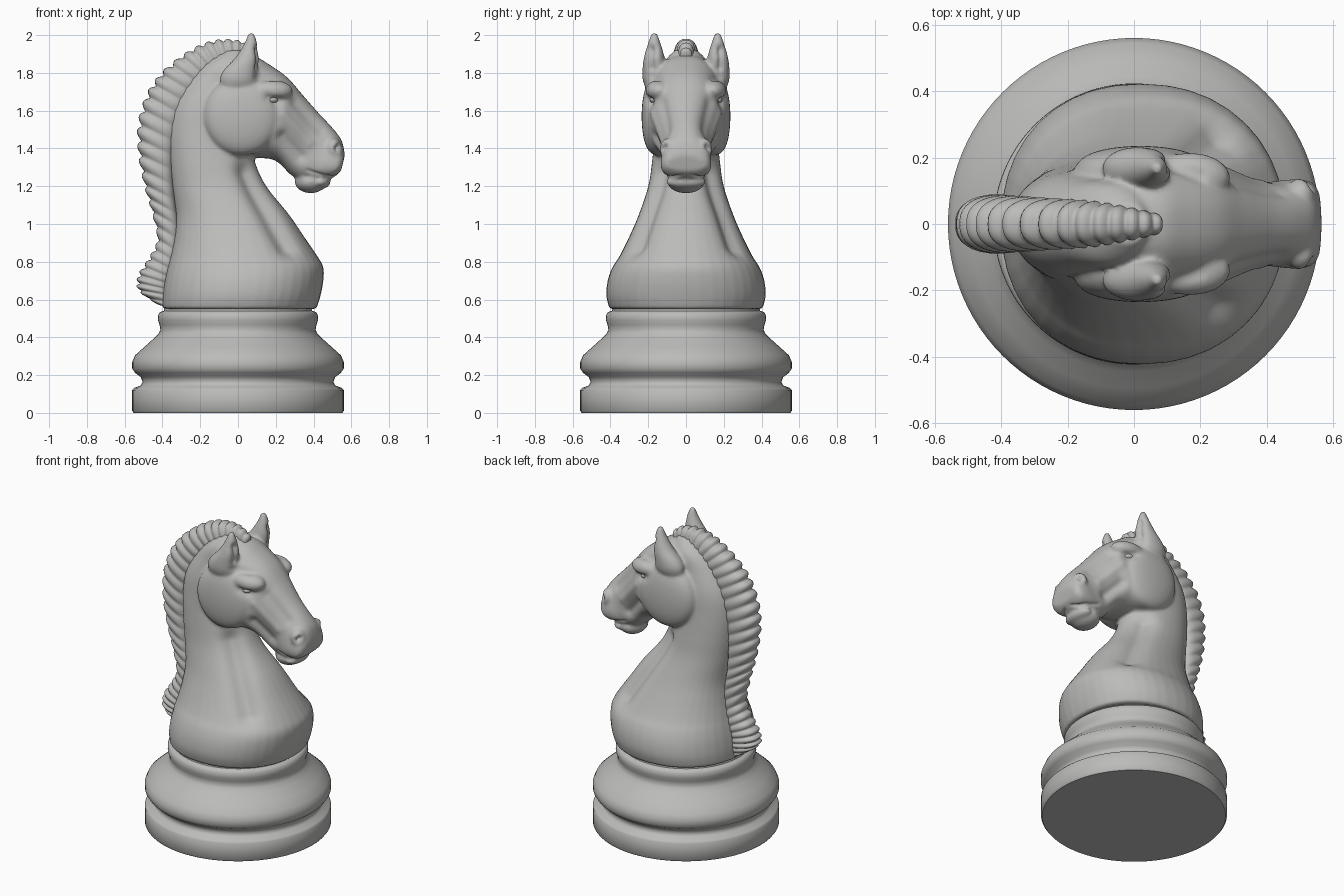
import bpy, bmesh, math
from mathutils import Vector

stone = bpy.data.materials.new("grey_stone")
stone.diffuse_color = (0.5, 0.5, 0.49, 1)


def catmull(a, b, c, d, t):
    return [0.5 * (2 * q + (r - p) * t + (2 * p - 5 * q + 4 * r - s) * t * t
                   + (3 * q - p - 3 * r + s) * t ** 3) for p, q, r, s in zip(a, b, c, d)]


def loft(bm, secs, k=6, n=40, power=1.0, taper=0.0, ripple=0.0, y=0.0):
    """Skin oval sections (x0, z0, x1, z1, half_width) smoothly along a path."""
    rings, m = [], len(secs)
    for i in range((m - 1) * k + 1):
        s, t = divmod(i, k)
        t /= k
        q = [secs[min(max(s + o, 0), m - 1)] for o in (-1, 0, 1, 2)]
        x0, z0, x1, z1, w = catmull(*q, t)
        bump = 1 - ripple * (1 - abs(math.sin(2 * math.pi * t)))
        ring = []
        for j in range(n):
            a = 2 * math.pi * j / n
            c, sn = (math.copysign(abs(v) ** power, v) for v in (math.cos(a), math.sin(a)))
            h = (1 + c) / 2 * bump
            ring.append(bm.verts.new((x0 + (x1 - x0) * h, y + w * sn * bump * (1 - taper * c),
                                      z0 + (z1 - z0) * h)))
        rings.append(ring)
    for r0, r1 in zip(rings, rings[1:]):
        for j in range(n):
            bm.faces.new((r0[j], r0[(j + 1) % n], r1[(j + 1) % n], r1[j]))
    bm.faces.new(rings[0])
    bm.faces.new(rings[-1])


def blob(bm, centre, radii, full=1.0):
    """Ellipsoid, mirrored in y when off centre; full < 1 flattens its sides."""
    for side in ((1, -1) if centre[1] else (1,)):
        made = bmesh.ops.create_uvsphere(bm, u_segments=48, v_segments=32, radius=1)
        for v in made["verts"]:
            x, y, z = v.co
            y = math.copysign(abs(y) ** full, y)
            v.co = (centre[0] + x * radii[0], side * centre[1] + y * radii[1],
                    centre[2] + z * radii[2])


def finish(name, bm, angle=180):
    bmesh.ops.recalc_face_normals(bm, faces=bm.faces[:])
    me = bpy.data.meshes.new(name)
    bm.to_mesh(me)
    bm.free()
    me.materials.append(stone)
    ob = bpy.data.objects.new(name, me)
    bpy.context.collection.objects.link(ob)
    bpy.ops.object.select_all(action='DESELECT')
    ob.select_set(True)
    bpy.context.view_layer.objects.active = ob
    bpy.ops.object.shade_smooth_by_angle(angle=math.radians(angle))
    return ob


# Turned base
profile = [(.552, 0), (.56, .01), (.56, .12), (.55, .132), (.515, .145), (.505, .165),
           (.515, .19), (.545, .212), (.56, .235), (.56, .27), (.545, .305), (.495, .35),
           (.445, .395), (.42, .42), (.411, .44), (.415, .465), (.423, .49), (.422, .522),
           (.41, .535), (.392, .54), (.388, .56), (.38, .58)]
bm = bmesh.new()
loft(bm, [(-r, z, r, z, r) for r, z in profile], k=1, n=96)
finish("base", bm, 50)

# Neck and chest: horizontal sections from back to front
horse = bmesh.new()
neck = [(.55, -.40, .415, .405), (.62, -.40, .437, .422), (.70, -.39, .452, .415),
        (.77, -.375, .452, .39), (.83, -.36, .42, .352), (.93, -.34, .352, .302),
        (1.05, -.33, .27, .25), (1.2, -.35, .15, .20), (1.33, -.365, .09, .18),
        (1.48, -.37, .06, .165), (1.62, -.345, .05, .155), (1.75, -.27, .05, .135),
        (1.85, -.18, .06, .12), (1.92, -.08, .04, .06)]
loft(horse, [(a, z, b, z, w) for z, a, b, w in neck], power=.92)

# Head: sections from jaw to forehead, running down to the nose
loft(horse, [(-.17, 1.50, -.12, 1.80, .12), (-.10, 1.41, -.02, 1.89, .17),
             (.0, 1.37, .08, 1.89, .205), (.10, 1.35, .165, 1.845, .205),
             (.17, 1.345, .262, 1.775, .19), (.22, 1.32, .337, 1.69, .162),
             (.28, 1.26, .42, 1.595, .132), (.34, 1.23, .495, 1.515, .125),
             (.42, 1.232, .545, 1.45, .133), (.50, 1.245, .562, 1.39, .128),
             (.545, 1.28, .565, 1.36, .10)], power=.85, taper=.1)

# Cheeks, brows, nostrils, chin and lower lip
blob(horse, (.02, .085, 1.57), (.205, .15, .212), .42)
blob(horse, (.165, .14, 1.705), (.125, .075, .06))
blob(horse, (.505, .09, 1.40), (.045, .05, .055))
blob(horse, (.385, 0, 1.225), (.085, .10, .062))
blob(horse, (.435, 0, 1.222), (.055, .105, .036))

# Ears
for side in (1, -1):
    loft(horse, [(-.06, 1.67, .06, 1.67, .02), (-.095, 1.75, .10, 1.75, .058),
                 (-.08, 1.81, .11, 1.81, .063), (-.015, 1.88, .118, 1.88, .055),
                 (.03, 1.95, .105, 1.95, .036), (.055, 2.01, .085, 2.01, .015)],
         y=.168 * side)

# Blend the overlapping parts into one smooth skin
ob = finish("horse", horse)
mod = ob.modifiers.new("blend", 'REMESH')
mod.mode, mod.voxel_size = 'VOXEL', .009
mod = ob.modifiers.new("soften", 'SMOOTH')
mod.factor, mod.iterations = .5, 10
bpy.context.view_layer.update()
skin = bpy.data.meshes.new_from_object(ob.evaluated_get(bpy.context.evaluated_depsgraph_get()))
ob.modifiers.clear()
ob.data = skin

# Carving strokes, mirrored in y: start, end, radius, depth
strokes = [
    ((.05, .14, 1.27), (.25, .25, .88), .065, -.036),     # shoulder hollow
    ((.155, .18, 1.665), (.20, .17, 1.65), .03, -.02),    # eye socket
    ((.31, .13, 1.64), (.44, .11, 1.50), .036, -.012),    # nose flank
    ((.24, .17, 1.58), (.38, .13, 1.43), .024, .008),     # cheekbone
    ((.24, .17, 1.46), (.33, .13, 1.36), .036, -.02),     # hollow cheek
    ((.09, .19, 1.785), (.20, .15, 1.775), .022, -.01),   # fold over brow
    ((.525, .125, 1.40), (.535, .115, 1.41), .018, -.028),  # nostril
    ((.55, 0, 1.25), (.46, .11, 1.248), .010, -.014),     # mouth
    ((.46, .11, 1.248), (.37, .12, 1.28), .010, -.012),
    ((.10, .18, 1.83), (.10, .18, 1.92), .024, -.028),    # ear hollow
]
strokes = [(Vector(a), Vector(b) - Vector(a), r, d) for a, b, r, d in strokes]
bm = bmesh.new()
bm.from_mesh(skin)
bm.normal_update()
moves = []
for v in bm.verts:
    p, push = Vector((v.co.x, abs(v.co.y), v.co.z)), 0
    for a, ab, r, depth in strokes:
        t = min(max((p - a).dot(ab) / ab.length_squared, 0), 1)
        d2 = (p - a - ab * t).length_squared / (r * r)
        if d2 < 6:
            push += depth * math.exp(-d2)
    moves.append(v.normal * push)
for v, m in zip(bm.verts, moves):
    v.co += m
bm.to_mesh(skin)
bm.free()
skin.shade_smooth()
if not skin.materials:
    skin.materials.append(stone)

# Eyes
bm = bmesh.new()
blob(bm, (.178, .162, 1.658), (.034, .03, .02))
finish("eyes", bm)

# Mane: rippled crest from the tail of the neck up to the forelock
bm = bmesh.new()
loft(bm, [(-.36, .555, -.43, .575, .06), (-.36, .62, -.53, .65, .08),
          (-.36, .68, -.53, .73, .08), (-.34, .75, -.475, .82, .078),
          (-.32, .85, -.43, .92, .075), (-.31, .98, -.46, 1.07, .08),
          (-.33, 1.12, -.50, 1.21, .085), (-.34, 1.28, -.53, 1.37, .088),
          (-.33, 1.43, -.532, 1.53, .088), (-.29, 1.57, -.49, 1.68, .085),
          (-.23, 1.69, -.415, 1.795, .08), (-.16, 1.77, -.305, 1.89, .075),
          (-.10, 1.82, -.19, 1.955, .07), (-.04, 1.85, -.08, 1.98, .06),
          (.01, 1.86, .02, 1.968, .045), (.06, 1.85, .09, 1.92, .03)],
     k=14, n=28, power=.8, taper=.12, ripple=.12)
finish("mane", bm)
